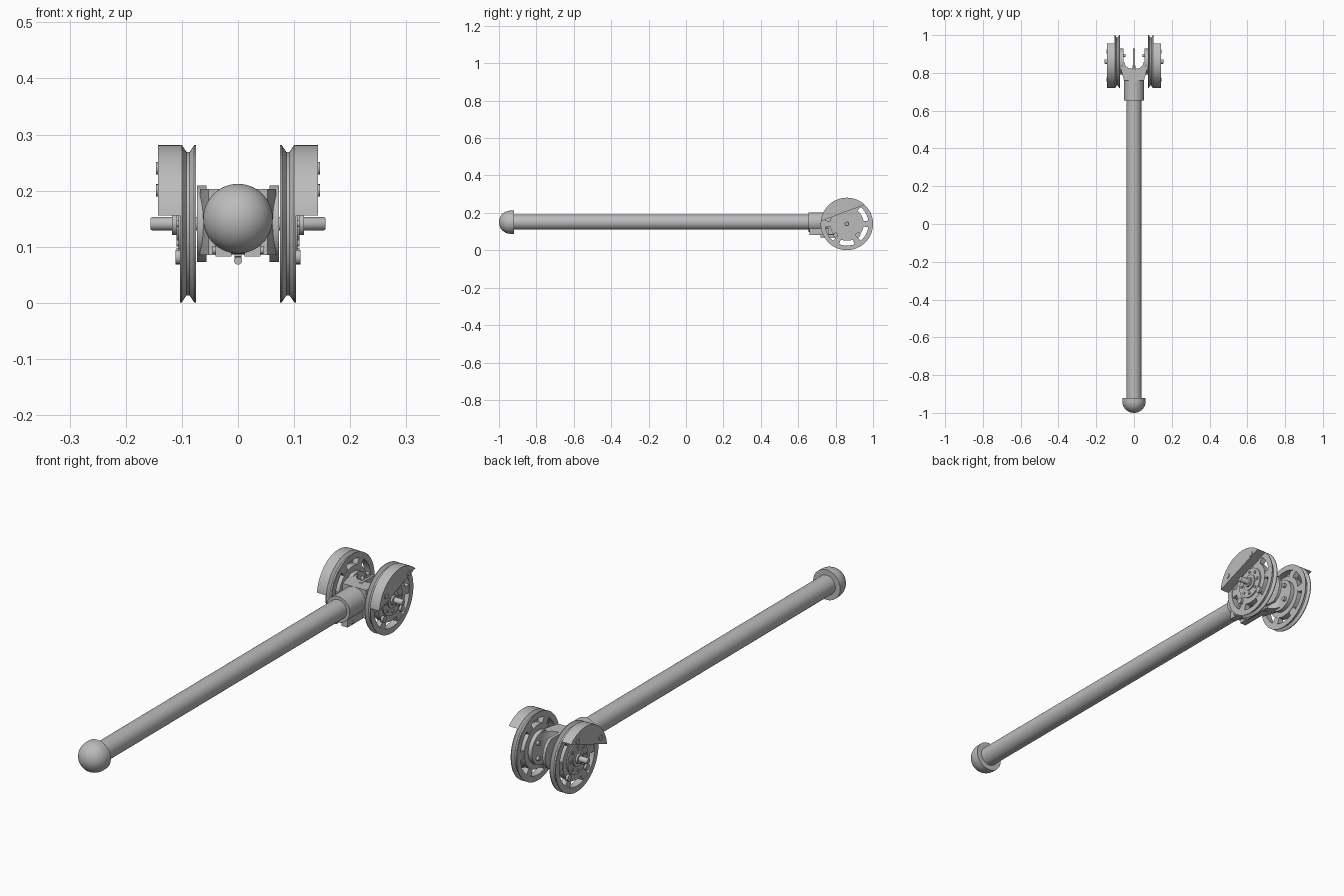
import bpy, bmesh
from math import sin, cos, pi, radians
from mathutils import Vector

cube = bpy.data.objects.get("Cube")
if cube:
    bpy.data.objects.remove(cube)

grey = bpy.data.materials.new("plain grey")
grey.use_nodes = True
colour = (0.5, 0.5, 0.5, 1)
grey.diffuse_color = colour
grey.node_tree.nodes["Principled BSDF"].inputs["Base Color"].default_value = colour

AXLE_Y, AXLE_Z, TUBE_Z = 0.86, 0.141, 0.15
parts = []


def finish(name, bm, mirror):
    bmesh.ops.remove_doubles(bm, verts=bm.verts, dist=1e-5)
    bmesh.ops.recalc_face_normals(bm, faces=bm.faces)
    mesh = bpy.data.meshes.new(name)
    bm.to_mesh(mesh)
    bm.free()
    mesh.materials.append(grey)
    obj = bpy.data.objects.new(name, mesh)
    bpy.context.collection.objects.link(obj)
    if mirror:
        obj.modifiers.new("Mirror", "MIRROR")
    parts.append(obj)


def lathe(name, profile, axis, centre, closed=False, steps=64, mirror=False):
    """Turn (radius, distance along axis) points around the x or y axis."""
    bm = bmesh.new()
    along = Vector((1, 0, 0)) if axis == "x" else Vector((0, 1, 0))
    centre = Vector(centre)
    verts = [bm.verts.new(centre + along * t + Vector((0, 0, r))) for r, t in profile]
    pairs = list(zip(verts, verts[1:]))
    if closed:
        pairs.append((verts[-1], verts[0]))
    edges = [bm.edges.new(p) for p in pairs]
    bmesh.ops.spin(bm, geom=verts + edges, cent=centre, axis=along,
                   angle=2 * pi, steps=steps, use_merge=True)
    finish(name, bm, mirror)


def prism(name, outlines, place, start, end, mirror=False):
    """Extrude flat outlines; place(u, v, depth) gives the 3D point."""
    bm = bmesh.new()
    for outline in outlines:
        a = [bm.verts.new(place(u, v, start)) for u, v in outline]
        b = [bm.verts.new(place(u, v, end)) for u, v in outline]
        bm.faces.new(a)
        bm.faces.new(b)
        for i in range(len(a)):
            j = (i + 1) % len(a)
            bm.faces.new((a[i], a[j], b[j], b[i]))
    finish(name, bm, mirror)


def arc(radius, first, last, count=12, cu=0, cv=0):
    angles = [radians(first + (last - first) * i / count) for i in range(count + 1)]
    return [(cu + radius * cos(a), cv + radius * sin(a)) for a in angles]


def disc(radius, at_radius, angle, count=16):
    cu, cv = arc(at_radius, angle, angle, 1)[0]
    return arc(radius, 0, 360, count, cu, cv)[:-1]


def on_wheel(u, v, d):
    return (d, AXLE_Y + u, AXLE_Z + v)


def from_above(u, v, d):
    return (u, v, d)


wheel_centre = (0, AXLE_Y, AXLE_Z)
tube_centre = (0, 0, TUBE_Z)

# Tube with a domed end cap
lathe("tube", [(0, -0.95), (0.04, -0.95), (0.04, 0.7), (0, 0.7)], "y", tube_centre)
dome = [(r, -0.938 - t) for t, r in arc(0.062, 0, 90, 16)]
lathe("end_cap", dome + [(0.062, -0.92), (0, -0.92)], "y", tube_centre)

# Clamp sleeve holding the tube
lathe("sleeve", [(0.04, 0.655), (0.053, 0.655), (0.053, 0.815), (0, 0.815)],
      "y", tube_centre)
prism("clamp_ear", [[(0.012, 0.66), (0.04, 0.66), (0.04, 0.8), (0.012, 0.8)]],
      from_above, 0.083, 0.12, True)
lathe("clamp_bolt", [(0, -0.045), (0.007, -0.045), (0.007, 0.045), (0, 0.045)],
      "x", (0, 0.69, 0.094), steps=16)

# Fork arms flaring out to the wheels, and the fin between them
flare = arc(0.05, 180, 90, 8, 0.053, 0.795)
outer = [(0.068, 0.84), (0.068, 0.815), (0.053, 0.76)]
prism("fork_arm", [[(0, 0.76), (0, 0.82), (0.012, 0.822), (0.03, 0.826),
                    (0.045, 0.838), (0.052, 0.86)] + outer], from_above, 0.085, 0.203, True)
lathe("fork_plate", [(0, 0.056), (0.068, 0.056), (0.068, 0.073), (0, 0.073)],
      "x", wheel_centre, mirror=True)
prism("plate_bolts", [disc(0.009, 0.045, 45 + 90 * i) for i in range(4)],
      on_wheel, 0.045, 0.058, True)
fin = arc(0.07, -65, 65, 16) + [(-0.06, 0.064), (-0.06, -0.058)]
prism("centre_fin", [fin], on_wheel, -0.006, 0.006)
lathe("lower_stud", [(0, 0.72), (0.007, 0.72), (0.007, 0.84), (0, 0.84)],
      "y", (0, 0, 0.075), steps=16)

# Grooved wheel rims
rim = [(0.116, 0.075), (0.14, 0.075), (0.14, 0.078), (0.128, 0.086),
       (0.128, 0.092), (0.14, 0.1), (0.14, 0.103), (0.116, 0.103)]
lathe("wheel_rim", rim, "x", wheel_centre, True, 96, True)

# Wheel discs joined to the rims by short spokes, leaving curved slots
lathe("wheel_disc", [(0, 0.075), (0.09, 0.075), (0.09, 0.101), (0, 0.101)],
      "x", wheel_centre, mirror=True)
spokes = [arc(0.119, a - 9, a + 9) + arc(0.086, a + 9, a - 9) for a in range(0, 360, 60)]
prism("wheel_spokes", spokes, on_wheel, 0.077, 0.1, True)

# Hub, bolts and axle on the outer side
lathe("hub", [(0, 0.1), (0.065, 0.1), (0.065, 0.106), (0.034, 0.106),
              (0.034, 0.11), (0.02, 0.11), (0.02, 0.118), (0, 0.118)],
      "x", wheel_centre, mirror=True)
prism("hub_bolts", [disc(0.006, 0.049, 45 * i, 12) for i in range(8)],
      on_wheel, 0.1, 0.11, True)
prism("disc_bolts", [disc(0.013, 0.084, a) for a in (-135, -45)],
      on_wheel, 0.1, 0.111, True)
lathe("axle", [(0, 0.07), (0.012, 0.07), (0.012, 0.153), (0.01, 0.156), (0, 0.156)],
      "x", wheel_centre, steps=32, mirror=True)

# Solid guard covering the upper part of each wheel
prism("guard", [arc(0.14, 47, 174, 40)], on_wheel, 0.102, 0.143, True)
prism("guard_bolts", [disc(0.011, 0.112, 62), disc(0.011, 0.112, 148)],
      on_wheel, 0.14, 0.146, True)

# Smooth shading that keeps hard edges
bpy.ops.object.select_all(action="DESELECT")
for obj in parts:
    obj.select_set(True)
bpy.context.view_layer.objects.active = parts[0]
bpy.ops.object.shade_smooth_by_angle(angle=radians(35))
